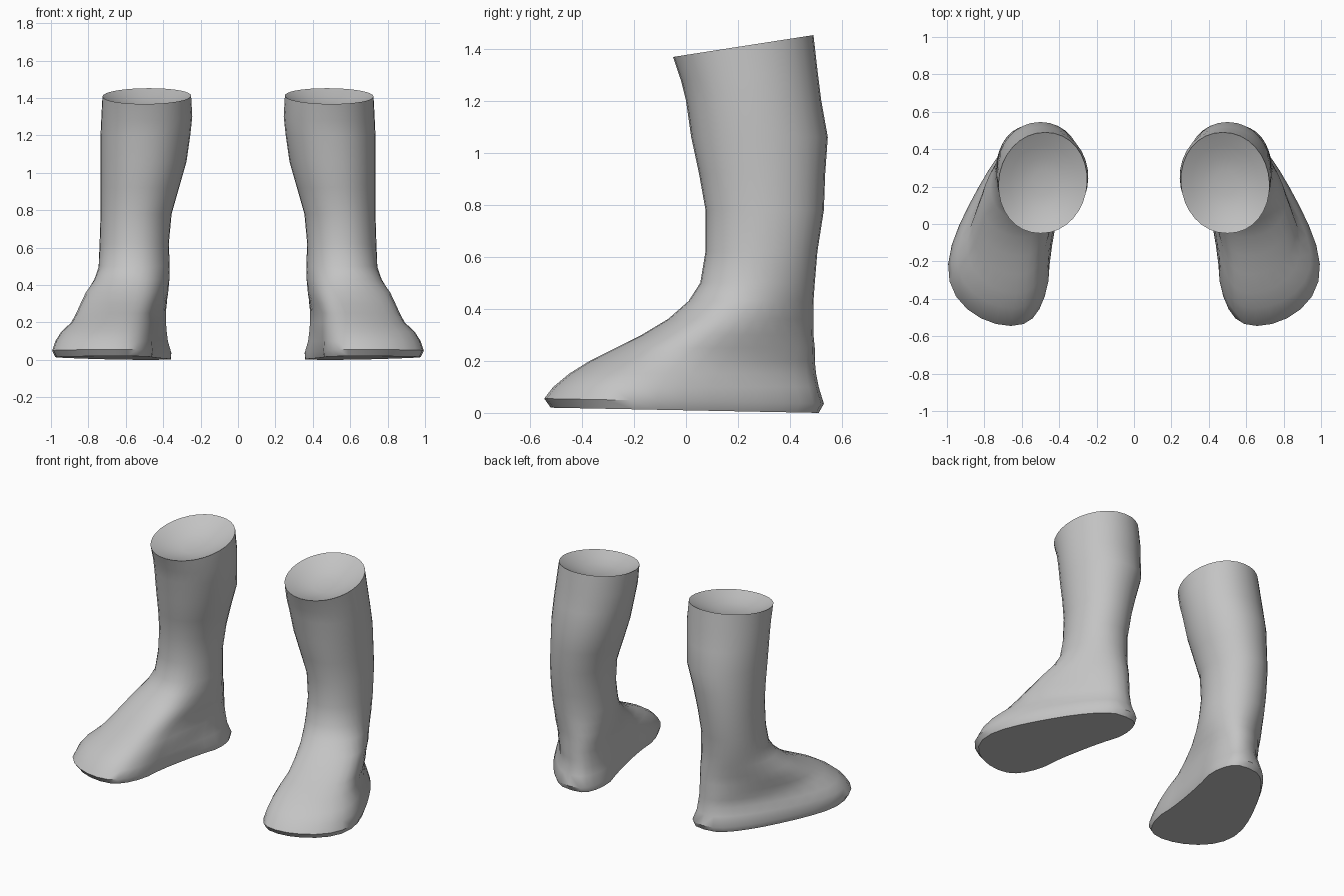
import bpy
import bmesh
import math

SIDES = 32

# Boot slices from sole to cuff, for the left boot:
# height, front y, back y, centre x at front, centre x at back,
# half width at front, half width at back
SLICES = [
    (.01, -.52, .51, .81, .49, .335, .205),
    (.045, -.545, .53, .82, .49, .35, .21),
    (.10, -.51, .51, .81, .495, .34, .19),
    (.15, -.45, .5, .79, .49, .32, .175),
    (.20, -.37, .495, .75, .495, .275, .175),
    (.25, -.27, .495, .73, .5, .25, .18),
    (.30, -.17, .49, .7, .5, .245, .18),
    (.36, -.07, .49, .66, .51, .235, .185),
    (.43, .01, .49, .6, .53, .21, .185),
    (.50, .055, .495, .565, .545, .195, .185),
    (.62, .075, .505, .555, .555, .185, .185),
    (.78, .075, .53, .545, .545, .19, .19),
    (.92, .05, .535, .525, .525, .21, .21),
    (1.06, .02, .545, .51, .5, .23, .23),
    (1.2, 0, .52, .5, .49, .24, .24),
    (1.3, -.02, .505, .495, .48, .243, .243),
    (1.41, -.05, .49, .5, .475, .237, .237),
]


def mix(a, b, t):
    return a + (b - a) * t


def slice_point(row, angle):
    """Point on one slice; v runs from -1 at the toe to 1 at the heel."""
    height, front, back, x_front, x_back, w_front, w_back = row
    v = math.cos(angle)
    side = math.sin(angle)
    t = (v + 1) / 2
    foot = max(0, 1 - height / .4)
    # The toe curls back towards the inner side where the foot splays out
    curl = max(0, x_front - .55) * .6 * max(0, -v) ** 3
    # Blunt heel, round leg
    power = mix(.95, .65, foot * max(0, min(1, v * 2)))
    x = mix(x_front, x_back, t) - curl
    x += mix(w_front, w_back, t) * math.copysign(abs(side) ** power, side)
    # Hollow of the arch on the inner side
    if side < 0:
        x += .05 * foot * max(0, 1 - (v / .6) ** 2)
    # Raised toe on the sole, raised back on the cuff
    tilt = -.01 if height < .08 else max(0, height - 1.2) * .2
    return x, mix(front, back, t), height + tilt * v


def make_material(name, color):
    material = bpy.data.materials.new(name)
    material.use_nodes = True
    material.diffuse_color = color
    shader = next(n for n in material.node_tree.nodes if n.type == 'BSDF_PRINCIPLED')
    shader.inputs["Base Color"].default_value = color
    return material


def make_boot(name, direction, material):
    """Loft the slices into a closed boot on one side."""
    bm = bmesh.new()
    rings = []
    for row in SLICES:
        points = [slice_point(row, math.tau * i / SIDES) for i in range(SIDES)]
        rings.append([bm.verts.new((x * direction, y, z)) for x, y, z in points])

    # Shallow dished opening inside the cuff
    rim = [v.co.copy() for v in rings[-1]]
    middle = sum(rim[1:], rim[0].copy()) / SIDES
    for scale in (.75, .5, .25):
        ring = []
        for co in rim:
            point = middle.lerp(co, scale)
            point.z -= .07 * (1 - scale ** 2)
            ring.append(bm.verts.new(point))
        rings.append(ring)

    for low, high in zip(rings, rings[1:]):
        for i in range(SIDES):
            j = (i + 1) % SIDES
            bm.faces.new((low[i], low[j], high[j], high[i]))
    # Sole underside and bottom of the dish
    bm.faces.new(rings[0])
    bm.faces.new(rings[-1])
    bmesh.ops.recalc_face_normals(bm, faces=bm.faces[:])

    mesh = bpy.data.meshes.new(name)
    bm.to_mesh(mesh)
    bm.free()
    mesh.materials.append(material)
    boot = bpy.data.objects.new(name, mesh)
    bpy.context.collection.objects.link(boot)

    bpy.ops.object.select_all(action='DESELECT')
    boot.select_set(True)
    bpy.context.view_layer.objects.active = boot
    bpy.ops.object.shade_smooth_by_angle(angle=math.radians(45))


default_cube = bpy.data.objects.get("Cube")
if default_cube:
    bpy.data.objects.remove(default_cube, do_unlink=True)

grey = make_material("plain grey", (.55, .55, .55, 1))
make_boot("left_boot", 1, grey)
make_boot("right_boot", -1, grey)
